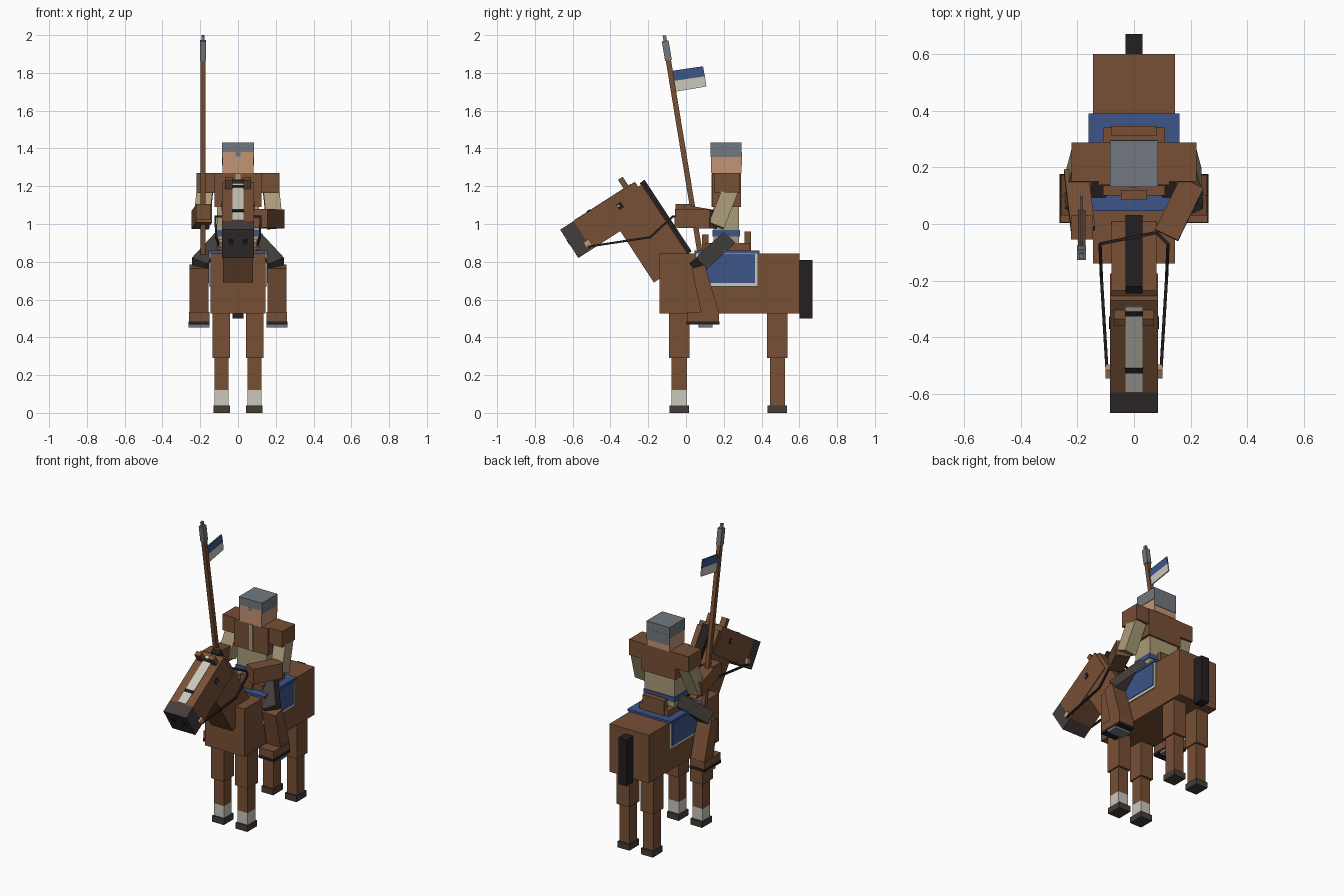
import bpy, bmesh
from mathutils import Vector, Matrix


def material(name, rgb):
    m = bpy.data.materials.new(name)
    m.diffuse_color = (*rgb, 1)
    return m


BROWN = material("brown", (0.185, 0.08, 0.036))
BLACK = material("near_black", (0.018, 0.013, 0.014))
DARK = material("charcoal", (0.056, 0.047, 0.043))
WHITE = material("off_white", (0.6, 0.57, 0.5))
BLUE = material("blue", (0.046, 0.09, 0.25))
GREY = material("steel_grey", (0.17, 0.19, 0.215))
SKIN = material("skin", (0.54, 0.3, 0.175))
BEIGE = material("linen", (0.4, 0.33, 0.19))


def prism(name, pts, x0, x1, mat):
    """Extrude a (y, z) outline from x0 to x1."""
    bm = bmesh.new()
    f = bm.faces.new([bm.verts.new((x0, y, z)) for y, z in pts])
    r = bmesh.ops.extrude_face_region(bm, geom=[f])
    verts = [g for g in r["geom"] if isinstance(g, bmesh.types.BMVert)]
    bmesh.ops.translate(bm, verts=verts, vec=(x1 - x0, 0, 0))
    bmesh.ops.recalc_face_normals(bm, faces=bm.faces)
    me = bpy.data.meshes.new(name)
    bm.to_mesh(me)
    bm.free()
    me.materials.append(mat)
    ob = bpy.data.objects.new(name, me)
    bpy.context.collection.objects.link(ob)
    return ob


def box(name, x0, x1, y0, y1, z0, z1, mat):
    return prism(name, [(y0, z0), (y1, z0), (y1, z1), (y0, z1)], x0, x1, mat)


def beam(name, p, q, w, d, mat):
    """Square bar from p to q, w wide sideways and d deep."""
    p, q = Vector(p), Vector(q)
    z = (q - p).normalized()
    ref = Vector((1, 0, 0)) if abs(z.x) < 0.8 else Vector((0, 1, 0))
    x = (ref - z * ref.dot(z)).normalized()
    y = z.cross(x)
    ob = box(name, -w / 2, w / 2, -d / 2, d / 2, 0, (q - p).length, mat)
    ob.data.transform(Matrix.Translation(p) @ Matrix((x, y, z)).transposed().to_4x4())
    return ob


def hbox(name, u0, u1, v0, v1, x0, x1, mat):
    """Box in the tilted frame of the horse head: u along it, v across it."""
    def h(u, v):
        return (-0.57 + 0.842 * u - 0.54 * v, 0.82 + 0.54 * u + 0.842 * v)
    return prism(name, [h(u0, v0), h(u1, v0), h(u1, v1), h(u0, v1)], x0, x1, mat)


# Horse body, tail, neck and mane
box("horse_body", -0.145, 0.145, -0.14, 0.60, 0.525, 0.845, BROWN)
box("tail", -0.03, 0.03, 0.60, 0.67, 0.50, 0.81, BLACK)
prism("neck", [(-0.17, 0.69), (0.025, 0.82), (-0.235, 1.21), (-0.425, 1.08)],
      -0.08, 0.08, BROWN)
prism("mane", [(0.0, 0.835), (0.03, 0.855), (-0.22, 1.235), (-0.245, 1.215)],
      -0.03, 0.03, BLACK)

# Horse head
hbox("horse_head", 0.085, 0.47, 0, 0.178, -0.085, 0.085, BROWN)
hbox("muzzle", 0, 0.085, 0, 0.178, -0.085, 0.085, DARK)
hbox("blaze", 0.09, 0.445, 0.178, 0.181, -0.03, 0.03, WHITE)
for i, u in enumerate((0.18, 0.417)):
    hbox(f"bridle_strap_{i}", u - 0.01, u + 0.01, 0.178, 0.185, -0.031, 0.031, BLACK)

for s, side in ((-1, "right"), (1, "left")):
    def sb(name, x0, x1, *rest):
        return box(f"{side}_{name}", s * x0, s * x1, *rest)

    # Face details
    hbox(side + "_ear", 0.40, 0.43, 0.17, 0.235, s * 0.03, s * 0.07, BROWN)
    hbox(side + "_eye", 0.32, 0.35, 0.095, 0.13, s * 0.085, s * 0.088, BLACK)
    hbox(side + "_eye_glint", 0.323, 0.333, 0.113, 0.123, s * 0.088, s * 0.089, WHITE)
    hbox(side + "_nostril", -0.002, 0.001, 0.085, 0.115, s * 0.025, s * 0.05, BLACK)
    hbox(side + "_bit", 0.065, 0.10, 0.02, 0.055, s * 0.085, s * 0.10, SKIN)

    # Reins
    path = [(s * 0.095, -0.52, 0.88), (s * 0.115, -0.19, 0.93),
            (s * 0.12, -0.07, 1.04), (0.08, -0.03, 1.04)]
    for i in range(3):
        beam(f"{side}_rein_{i}", path[i], path[i + 1], 0.011, 0.011, BLACK)

    # Horse legs
    for end, y in (("front", -0.036), ("back", 0.484)):
        sock = 0.12 if end == "front" else 0.04
        sb(end + "_upper_leg", 0.042, 0.135, y - 0.054, y + 0.054, 0.29, 0.525, BROWN)
        sb(end + "_lower_leg", 0.05, 0.125, y - 0.04, y + 0.04, sock, 0.29, BROWN)
        if end == "front":
            sb("sock", 0.05, 0.125, y - 0.04, y + 0.04, 0.04, sock, WHITE)
        sb(end + "_hoof", 0.043, 0.13, y - 0.052, y + 0.052, 0, 0.04, DARK)

    # Saddle cloth sides
    sb("cloth_border", 0.145, 0.154, 0.05, 0.38, 0.67, 0.857, WHITE)
    sb("cloth_panel", 0.154, 0.158, 0.065, 0.365, 0.688, 0.842, BLUE)

    # Rider legs
    beam(side + "_thigh", (s * 0.075, 0.215, 0.915), (s * 0.205, 0.065, 0.775),
         0.09, 0.085, DARK)
    prism(side + "_boot", [(0.03, 0.765), (0.10, 0.785), (0.175, 0.53), (0.085, 0.51)],
          s * 0.155, s * 0.258, BROWN)
    sb("foot", 0.152, 0.26, 0.005, 0.175, 0.485, 0.535, BROWN)
    sb("sole", 0.15, 0.262, 0.003, 0.177, 0.467, 0.485, BLACK)
    sb("stirrup", 0.15, 0.262, 0.065, 0.14, 0.452, 0.467, GREY)

    # Shoulders and sleeves
    sb("shoulder", 0.12, 0.22, 0.15, 0.287, 1.165, 1.27, BROWN)
    beam(side + "_sleeve", (s * 0.175, 0.235, 1.18), (s * 0.195, 0.16, 0.99),
         0.085, 0.085, BEIGE)

    # Hair sides
    sb("hair_side", 0.082, 0.085, 0.13, 0.295, 1.355, 1.38, GREY)

# Saddle
box("cloth_top", -0.16, 0.16, 0.045, 0.39, 0.845, 0.86, BLUE)
box("saddle_seat", -0.11, 0.11, 0.10, 0.34, 0.86, 0.90, BROWN)
box("cantle", -0.08, 0.08, 0.31, 0.345, 0.86, 0.96, BROWN)
box("pommel", -0.045, 0.045, 0.085, 0.12, 0.86, 0.945, BROWN)

# Rider torso
box("tunic_skirt", -0.11, 0.11, 0.145, 0.28, 0.895, 0.935, BEIGE)
box("belt", -0.115, 0.115, 0.14, 0.285, 0.935, 0.968, BLUE)
box("tunic", -0.11, 0.11, 0.145, 0.28, 0.968, 1.09, BEIGE)
box("jacket", -0.125, 0.125, 0.138, 0.29, 1.09, 1.27, BROWN)
box("jacket_opening", -0.014, 0.014, 0.134, 0.138, 1.09, 1.265, BEIGE)

# Rider head
box("face", -0.082, 0.082, 0.132, 0.293, 1.27, 1.38, SKIN)
box("hair_cap", -0.085, 0.085, 0.13, 0.295, 1.38, 1.432, GREY)
box("hair_back", -0.085, 0.085, 0.293, 0.296, 1.31, 1.38, GREY)
box("fringe", -0.012, 0.012, 0.129, 0.132, 1.358, 1.38, GREY)

# Forearms: one on the reins, one on the lance
beam("left_forearm", (0.205, 0.145, 1.025), (0.115, -0.04, 1.03), 0.09, 0.1, BROWN)
beam("right_forearm", (-0.205, 0.19, 1.02), (-0.18, -0.02, 1.055), 0.085, 0.095, BROWN)
box("right_fist", -0.222, -0.145, -0.055, 0.03, 1.02, 1.105, BROWN)


# Lance with tip and pennant
def lance(z):
    return (-0.185, -0.115 + (2 - z) * 0.164, z)


beam("lance_shaft", lance(0.84), lance(1.88), 0.026, 0.028, BROWN)
beam("lance_socket", lance(1.865), lance(1.97), 0.032, 0.036, GREY)
beam("lance_point", lance(1.97), lance(1.998), 0.016, 0.018, GREY)
prism("pennant_top", [(-0.08, 1.81), (0.09, 1.835), (0.10, 1.782), (-0.07, 1.757)],
      -0.189, -0.181, BLUE)
prism("pennant_bottom", [(-0.07, 1.757), (0.10, 1.782), (0.108, 1.728), (-0.058, 1.70)],
      -0.189, -0.181, WHITE)
